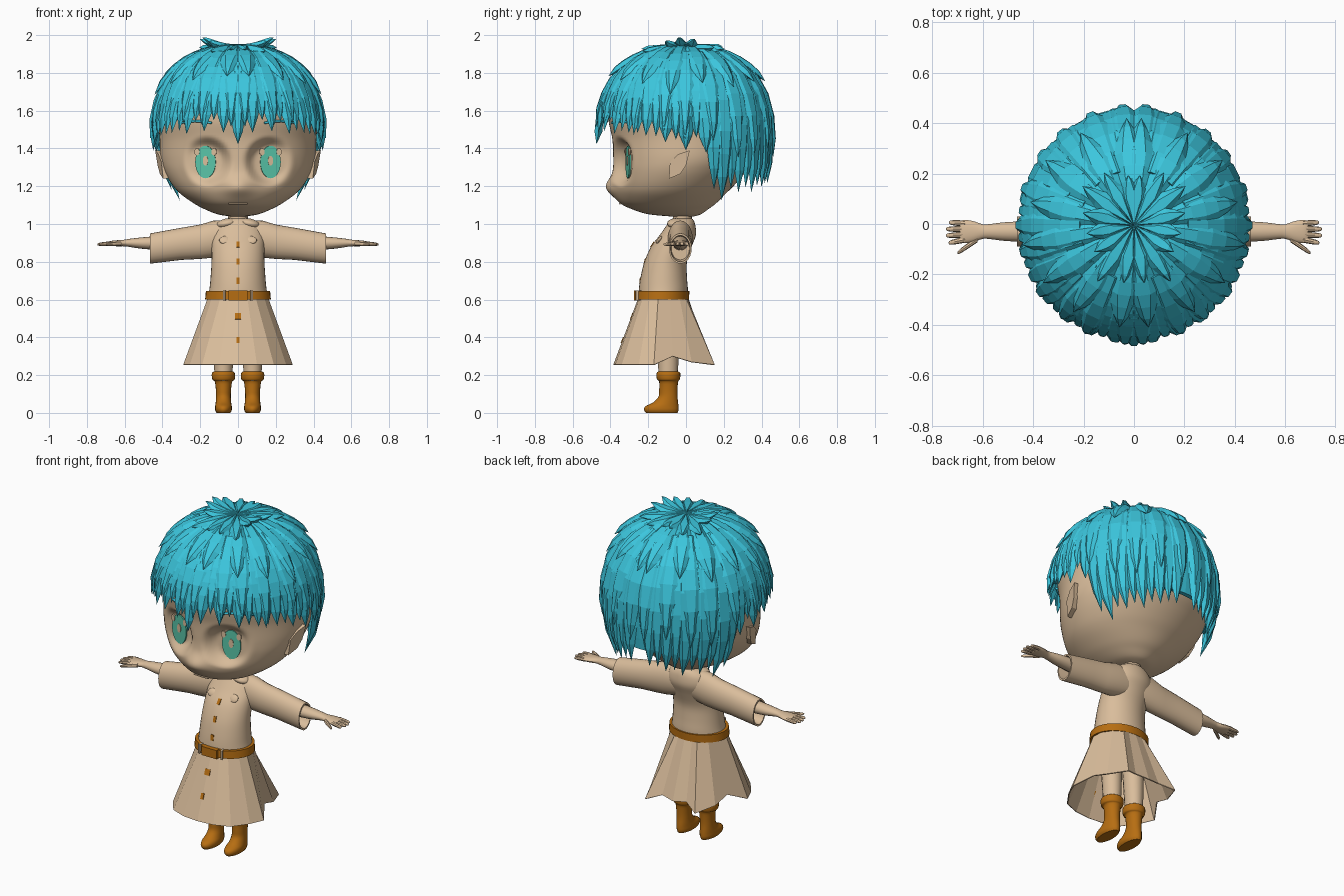
import bpy, bmesh, math, random
from math import sin, cos, pi, exp, sqrt
from mathutils import Vector, Matrix

if "Cube" in bpy.data.objects:
    bpy.data.objects.remove(bpy.data.objects["Cube"])

random.seed(4)


def material(name, rgb):
    m = bpy.data.materials.new(name)
    m.diffuse_color = (*rgb, 1)
    m.use_nodes = True
    m.node_tree.nodes["Principled BSDF"].inputs["Base Color"].default_value = m.diffuse_color
    return m


TAN = material("tan", (0.70, 0.51, 0.33))
BLUE = material("hair blue", (0.045, 0.57, 0.73))
BROWN = material("leather brown", (0.47, 0.155, 0.006))
GREEN = material("eye green", (0.10, 0.55, 0.39))


def finish(bm, name, mat, smooth=True):
    bmesh.ops.recalc_face_normals(bm, faces=bm.faces)
    me = bpy.data.meshes.new(name)
    bm.to_mesh(me)
    bm.free()
    me.materials.append(mat)
    ob = bpy.data.objects.new(name, me)
    bpy.context.collection.objects.link(ob)
    if smooth:
        bpy.ops.object.select_all(action='DESELECT')
        ob.select_set(True)
        bpy.context.view_layer.objects.active = ob
        bpy.ops.object.shade_smooth_by_angle(angle=math.radians(40))
    return ob


def catmull(rows, steps):
    out = []
    for i in range(len(rows) - 1):
        p = [rows[max(i - 1, 0)], rows[i], rows[i + 1], rows[min(i + 2, len(rows) - 1)]]
        for k in range(steps):
            t = k / steps
            out.append([b + 0.5 * t * (c - a + t * (2 * a - 5 * b + 4 * c - d + t * (3 * (b - c) + d - a)))
                        for a, b, c, d in zip(*p)])
    return out + [list(rows[-1])]


def loft(name, rows, mat, n=24, steps=4, place=lambda u, v, t: (u, v, t)):
    """Stack of ellipses; each row is (t, half width, low side, high side)."""
    bm = bmesh.new()
    rings = []
    for t, w, lo, hi in catmull(rows, steps):
        c, r = (lo + hi) / 2, (hi - lo) / 2
        rings.append([bm.verts.new(place(w * sin(2 * pi * i / n), c - r * cos(2 * pi * i / n), t))
                      for i in range(n)])
    for a, b in zip(rings, rings[1:]):
        for i in range(n):
            bm.faces.new((a[i], a[(i + 1) % n], b[(i + 1) % n], b[i]))
    bm.faces.new(rings[0])
    bm.faces.new(rings[-1])
    return finish(bm, name, mat)


def solid(name, kind, loc, scale, mat, rot=(0, 0, 0)):
    bm = bmesh.new()
    if kind == "box":
        bmesh.ops.create_cube(bm, size=1)
    elif kind == "ball":
        bmesh.ops.create_uvsphere(bm, u_segments=20, v_segments=12, radius=1)
    else:  # disc facing the front
        bmesh.ops.create_cone(bm, segments=28, radius1=1, radius2=1, depth=1, cap_ends=True)
        bmesh.ops.rotate(bm, verts=bm.verts, matrix=Matrix.Rotation(pi / 2, 3, 'X'))
    ob = finish(bm, name, mat, kind == "ball")
    ob.location, ob.scale, ob.rotation_euler = loc, scale, rot
    return ob


def wire(name, pts, r, mat):
    cu = bpy.data.curves.new(name, 'CURVE')
    cu.dimensions, cu.bevel_depth, cu.bevel_resolution, cu.use_fill_caps = '3D', r, 1, True
    sp = cu.splines.new('POLY')
    sp.points.add(len(pts) - 1)
    for p, q in zip(sp.points, pts):
        p.co = (*q, 1)
    cu.materials.append(mat)
    bpy.context.collection.objects.link(bpy.data.objects.new(name, cu))


# head with nose bump and soft, flattened eye sockets
def face(u, v, t):
    if v < 0:
        v -= 0.04 * exp(-(u / 0.08) ** 2 - ((t - 1.195) / 0.055) ** 2)
        d = sqrt(((abs(u) - 0.17) / 0.1) ** 2 + ((t - 1.33) / 0.095) ** 2)
        m = min(max((1.45 - d) / 0.65, 0), 1)
        m = m * m * (3 - 2 * m)
        v += m * (-0.302 + 0.2 * (abs(u) - 0.17) - v)
    return (u, v, t)


loft("head", [(1.04, .04, -.08, .04), (1.052, .11, -.2, .08), (1.08, .18, -.29, .12), (1.11, .235, -.345, .16),
              (1.16, .305, -.375, .21), (1.21, .35, -.385, .26), (1.28, .39, -.385, .32), (1.35, .41, -.385, .37),
              (1.45, .415, -.39, .40), (1.55, .42, -.41, .42), (1.65, .40, -.405, .41), (1.78, .33, -.33, .34),
              (1.86, .2, -.2, .2)], TAN, n=160, steps=8, place=face)
loft("neck", [(.97, .06, -.075, .035), (1.02, .052, -.07, .03), (1.08, .055, -.07, .035)], TAN)
wire("mouth", [(x / 100, -.35 + (x / 100) ** 2, 1.108) for x in range(-5, 6)], 0.004, TAN)

for s in (1, -1):
    # eyes: iris, pupil and two highlights as thin plates
    for part, dx, z, rx, rz, y, mat in (("iris", 0, 1.328, .055, .086, -.306, GREEN),
                                        ("pupil", 0, 1.335, .014, .026, -.309, TAN),
                                        ("inner_highlight", -.045, 1.382, .014, .019, -.309, TAN),
                                        ("outer_highlight", .045, 1.382, .014, .019, -.309, TAN)):
        solid(part, "disc", (s * (.172 + dx), y + .2 * dx, z), (rx, .008, rz), mat, (0, 0, s * .197))
    wire("eyebrow", [(s * x, -.414 * sqrt(1 - (x / .425) ** 2), 1.535 + .01 * sin((x - .14) * 19))
                     for x in (.14, .17, .2, .23, .26, .29, .31)], 0.007, BLUE)
    # pointed ear
    bm = bmesh.new()
    ear = [(-.09, 1.24), (-.085, 1.33), (-.04, 1.37), (.02, 1.39), (0, 1.31), (-.03, 1.265)]
    inner = [bm.verts.new((s * .37, y, z)) for y, z in ear]
    outer = [bm.verts.new((s * (.415 + .25 * (y + .05) + .1 * (z - 1.33)), y, z)) for y, z in ear]
    bm.faces.new(inner)
    bm.faces.new(outer)
    for i in range(6):
        j = (i + 1) % 6
        bm.faces.new((inner[i], inner[j], outer[j], outer[i]))
    finish(bm, "ear", TAN, False)


# hair dome: a = angle from the front, q = 0 at crown, 1 at widest, more below
def dome(a, q, h=0.0):
    rx = ry = sin(min(q, 1) * pi / 2) ** .87
    up = max(cos(min(q, 1) * pi / 2), 0)
    z = .44 * up ** .87
    if q > 1:
        z = -(q - 1) * .6
        rx, ry = sqrt(1 - (z / .57) ** 2), sqrt(1 - (z / .85) ** 2)
    out = h * (1 - up * .7)
    return Vector(((.445 * rx + out) * sin(a), -.005 - (.455 * ry + out) * cos(a), 1.5 + z + h * up))


def hairline(a):
    if a < 1.9:
        return 1.05 + .13 * max(a - .8, 0)
    return 1.62 - .11 * (a - 1.9)


bm = bmesh.new()
grid = []
for i in range(48):
    a = 2 * pi * i / 48
    af = min(a, 2 * pi - a)
    end = .8 if af < .9 else .95 if af < 1.88 else 1.33
    grid.append([bm.verts.new(dome(a, .02 + (end - .02) * k / 12, -.004)) for k in range(13)])
for i in range(48):
    for k in range(12):
        bm.faces.new((grid[i][k], grid[(i + 1) % 48][k], grid[(i + 1) % 48][k + 1], grid[i][k + 1]))
bm.faces.new([g[0] for g in grid])
cap = finish(bm, "hair_cap", BLUE, False)
mod = cap.modifiers.new("thickness", 'SOLIDIFY')
mod.thickness = .03


def lock(bm, a, q0, q1, w, h, lift):
    """Tapered lock with a raised ridge, mirrored to both sides."""
    for s in (1, -1):
        rings = []
        for k in range(6):
            t = k / 6
            q = q0 + (q1 - q0) * t
            wide = w * (.6 + .8 * t if t < .5 else ((1 - t) / .5) ** .7) / max(.45 * sin(min(q, 1) * pi / 2), .1)
            rise = h + lift * t * t
            rings.append([bm.verts.new(dome(s * a + b * wide, q, rise + e))
                          for b, e in ((-1, -.01), (-.4, .012), (.4, .012), (1, -.01), (0, -.03))])
        tip = bm.verts.new(dome(s * a, q1, h + lift))
        for p, r in zip(rings, rings[1:]):
            for i in range(5):
                bm.faces.new((p[i], p[(i + 1) % 5], r[(i + 1) % 5], r[i]))
        for i in range(5):
            bm.faces.new((rings[-1][i], rings[-1][(i + 1) % 5], tip))
        bm.faces.new(rings[0])


def jit(v):
    return random.uniform(-v, v)


bm = bmesh.new()
lock(bm, 0, .45, 1.13, .055, .004, .012)                     # centre bang
for i in range(13):                                          # fringe, sides and nape
    a = .17 + i * .235
    lock(bm, a, .4, hairline(a) + jit(.04), .07, 0, .012)
for i in range(12):                                          # fill between
    a = .29 + i * .235
    lock(bm, a, .4, hairline(a) - .07 + jit(.04), .06, -.004, .012)
for i in range(11):                                          # second layer
    a = .12 + i * (pi - .2) / 10
    lock(bm, a + jit(.05), .28, (hairline(a) + .9) / 2 + jit(.07), .065, .003, .018)
for i in range(8):                                           # upper layer
    a = .2 + i * (pi - .3) / 7
    lock(bm, a + jit(.06), .12, .7 + jit(.08), .06, .004, .032)
for i in range(8):                                           # crown tufts
    a = .18 + i * (pi - .3) / 7
    lock(bm, a, .0, .28 + jit(.08), .04, .0, .03 + .045 * sin(a) ** 4)
finish(bm, "hair_locks", BLUE, False)

# coat body
loft("coat_body", [(.59, .165, -.25, .005), (.65, .152, -.25, .01), (.72, .145, -.24, .005), (.8, .14, -.22, .005),
                   (.88, .14, -.185, .03), (.94, .14, -.14, .052), (.99, .12, -.105, .05), (1.02, .085, -.085, .04),
                   (1.03, .05, -.07, .03)], TAN, n=36)

for s in (1, -1):
    along = lambda u, v, t: (s * t, u - .03, v)
    loft("sleeve", [(.04, .06, .84, 1.02), (.13, .066, .822, 1.018), (.2, .06, .815, .997), (.3, .06, .81, .98),
                    (.465, .06, .79, .95), (.465, .052, .8, .94), (.4, .048, .81, .93)], TAN, steps=1, place=along)
    loft("forearm", [(.38, .042, .86, .94), (.5, .038, .868, .93), (.57, .03, .878, .922), (.6, .029, .882, .917),
                     (.64, .042, .882, .914), (.675, .046, .884, .91), (.69, .04, .889, .905)], TAN, n=16, place=along)
    # fingers and thumb
    for y0, y1, x0, x1 in ((.002, .006, .67, .733), (-.02, -.02, .67, .745), (-.042, -.046, .67, .745),
                           (-.062, -.075, .67, .735), (-.06, -.115, .62, .70)):
        slide = lambda u, v, t: (s * (x0 + (x1 - x0) * t), y0 + (y1 - y0) * t + u, .897 - .005 * t + v)
        loft("finger", [(0, .012, -.012, .012), (.6, .011, -.01, .01), (.93, .008, -.007, .007),
                        (1, .003, -.003, .003)], TAN, n=8, steps=2, place=slide)
    solid("collar", "ball", (s * .06, -.05, 1.003), (.056, .05, .026), TAN, (0, s * .2, 0))
    solid("breast_flap", "ball", (s * .07, -.142, .915), (.03, .01, .024), TAN, (-.6, 0, 0))
    # legs and boots
    side = lambda u, v, t: (s * (.077 + u), v, t)
    loft("leg", [(.17, .046, -.145, -.045), (.3, .052, -.15, -.04), (.6, .065, -.17, -.04)], TAN, n=16, place=side)
    loft("boot", [(0, .036, -.212, -.045), (.015, .044, -.222, -.04), (.035, .044, -.215, -.04),
                  (.055, .041, -.175, -.042), (.085, .039, -.146, -.045), (.12, .04, -.142, -.045),
                  (.165, .046, -.142, -.042), (.175, .058, -.152, -.034), (.195, .062, -.157, -.03),
                  (.212, .06, -.155, -.031), (.22, .048, -.145, -.043)], BROWN, n=20, steps=3, place=side)
    solid("belt_loop", "box", (s * .07, -.247, .622), (.01, .04, .052), TAN, (0, 0, s * .25))

# flared skirt with angular pleats at sides and back
half = [(0, -.385, .255), (.1, -.375, .255), (.19, -.34, .255), (.255, -.25, .255), (.29, -.17, .255),
        (.225, -.07, .30), (.215, .03, .27), (.165, .152, .255), (.08, .11, .285), (0, .125, .275)]
hem = half + [(-x, y, z) for x, y, z in half[-2:0:-1]]
bm = bmesh.new()
low = [bm.verts.new(p) for p in hem]
top = []
for x, y, z in hem:
    a = math.atan2(x / .16, (-.12 - y) / .13)
    top.append(bm.verts.new((.163 * sin(a), -.12 - .132 * cos(a), .61)))
for i in range(len(hem)):
    j = (i + 1) % len(hem)
    bm.faces.new((low[i], low[j], top[j], top[i]))
skirt = finish(bm, "skirt", TAN, False)
mod = skirt.modifiers.new("thickness", 'SOLIDIFY')
mod.thickness = .006

# belt, buckle and buttons
loft("belt", [(.6, .155, -.25, .0), (.6, .174, -.268, .016), (.645, .17, -.266, .018), (.645, .145, -.24, .0)],
     BROWN, n=36, steps=1)
solid("buckle", "box", (0, -.26, .622), (.1, .03, .052), BROWN)
for z, y, tilt, w in ((.89, -.177, -.6, .018), (.8, -.217, -.25, .018), (.7, -.241, -.1, .018),
                      (.51, -.286, -.37, .034), (.385, -.335, -.37, .018)):
    solid("button", "box", (0, y, z), (w, .01, .034), BROWN, (tilt, 0, 0))
